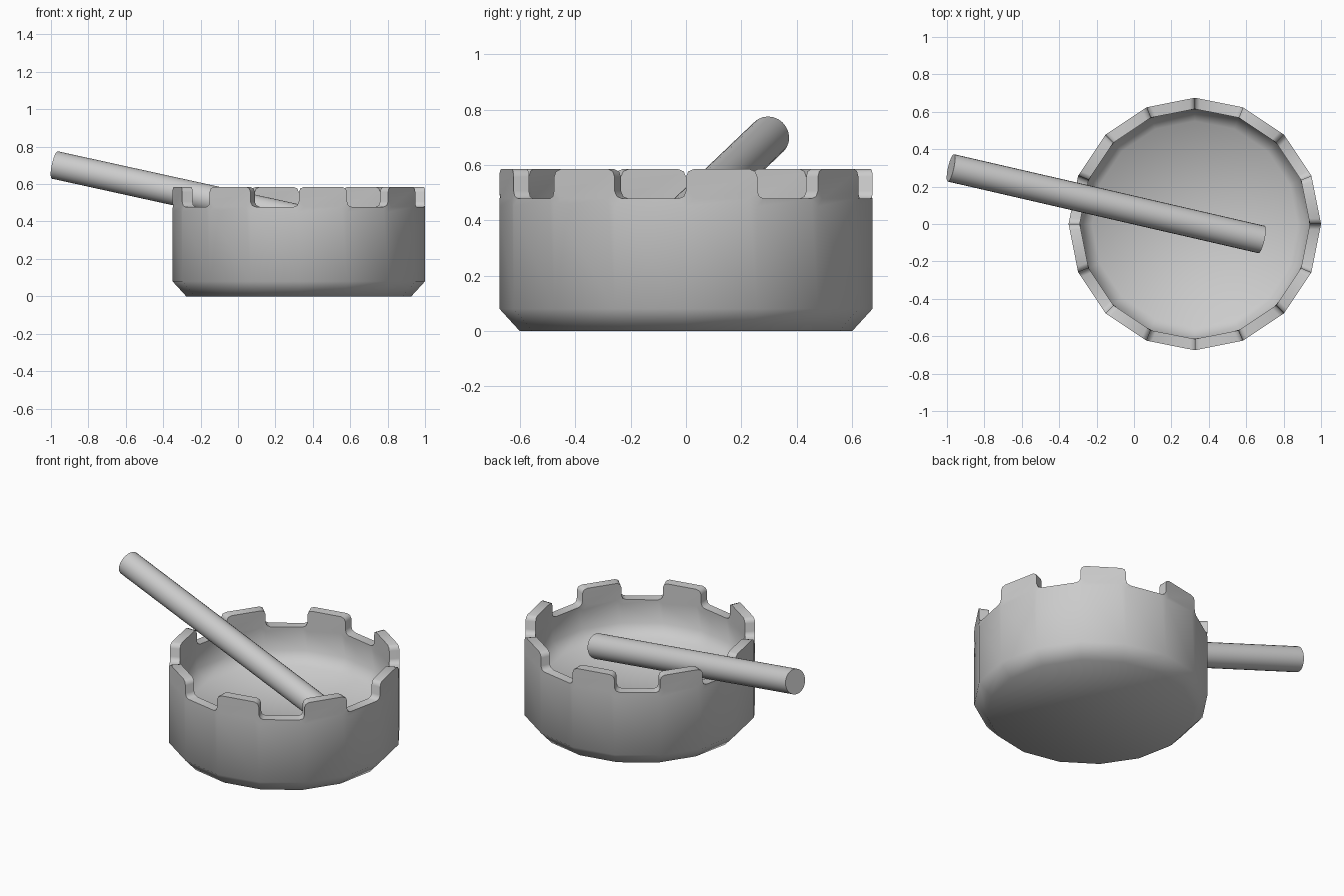
import bpy, bmesh
from math import sin, cos, pi, radians
from mathutils import Vector

if "Cube" in bpy.data.objects:
    bpy.data.objects.remove(bpy.data.objects["Cube"])

CX, N = 0.325, 16
RIM, TOP = 0.478, 0.585


def smooth(obj, angle):
    bpy.ops.object.select_all(action='DESELECT')
    obj.select_set(True)
    bpy.context.view_layer.objects.active = obj
    bpy.ops.object.shade_smooth_by_angle(angle=radians(angle))


# Bowl: lathed 16-sided profile, outside bottom up over the rim to the inner floor
profile = [(0.602, 0), (0.675, 0.08), (0.675, RIM), (0.615, RIM), (0.615, 0.33), (0.55, 0.26)]
bm = bmesh.new()
rings = [[bm.verts.new((CX + r * cos(2 * pi * i / N), r * sin(2 * pi * i / N), z)) for i in range(N)]
         for r, z in profile]
rim_faces = []
for k in range(len(rings) - 1):
    a, b = rings[k], rings[k + 1]
    for i in range(N):
        j = (i + 1) % N
        f = bm.faces.new((a[i], a[j], b[j], b[i]))
        if k == 2 and i % 2 == 0:
            rim_faces.append(f)
bm.faces.new(rings[0][::-1])
bm.faces.new(rings[-1])

# Raised rim blocks on every second side
for f in rim_faces:
    new = bmesh.ops.extrude_discrete_faces(bm, faces=[f])['faces'][0]
    low = [v.co.copy() for v in new.verts]
    bmesh.ops.translate(bm, verts=new.verts[:], vec=(0, 0, TOP - RIM))
bmesh.ops.remove_doubles(bm, verts=bm.verts[:], dist=1e-5)


# Soften the ends of the blocks and the corners of the notches
def radius(v):
    return Vector((v.co.x - CX, v.co.y)).length


ends = [e for e in bm.edges
        if min(v.co.z for v in e.verts) > RIM - 0.01
        and abs(e.verts[0].co.z - e.verts[1].co.z) < 1e-4
        and abs(radius(e.verts[0]) - radius(e.verts[1])) > 0.03]
bmesh.ops.bevel(bm, geom=ends, offset=0.028, offset_type='OFFSET', segments=2,
                profile=0.5, affect='EDGES', clamp_overlap=True)
bmesh.ops.recalc_face_normals(bm, faces=bm.faces[:])
mesh = bpy.data.meshes.new("bowl")
bm.to_mesh(mesh)
bm.free()
bowl = bpy.data.objects.new("bowl", mesh)
bpy.context.collection.objects.link(bowl)
smooth(bowl, 50)

# Rod leaning in a notch with its inner end on the floor
p, q = Vector((-0.979, 0.30, 0.702)), Vector((0.682, -0.083, 0.337))
d = q - p
bpy.ops.mesh.primitive_cylinder_add(vertices=24, radius=0.075, depth=d.length, location=(p + q) / 2)
rod = bpy.context.object
rod.name = "rod"
rod.rotation_euler = d.to_track_quat('Z', 'Y').to_euler()
smooth(rod, 50)
